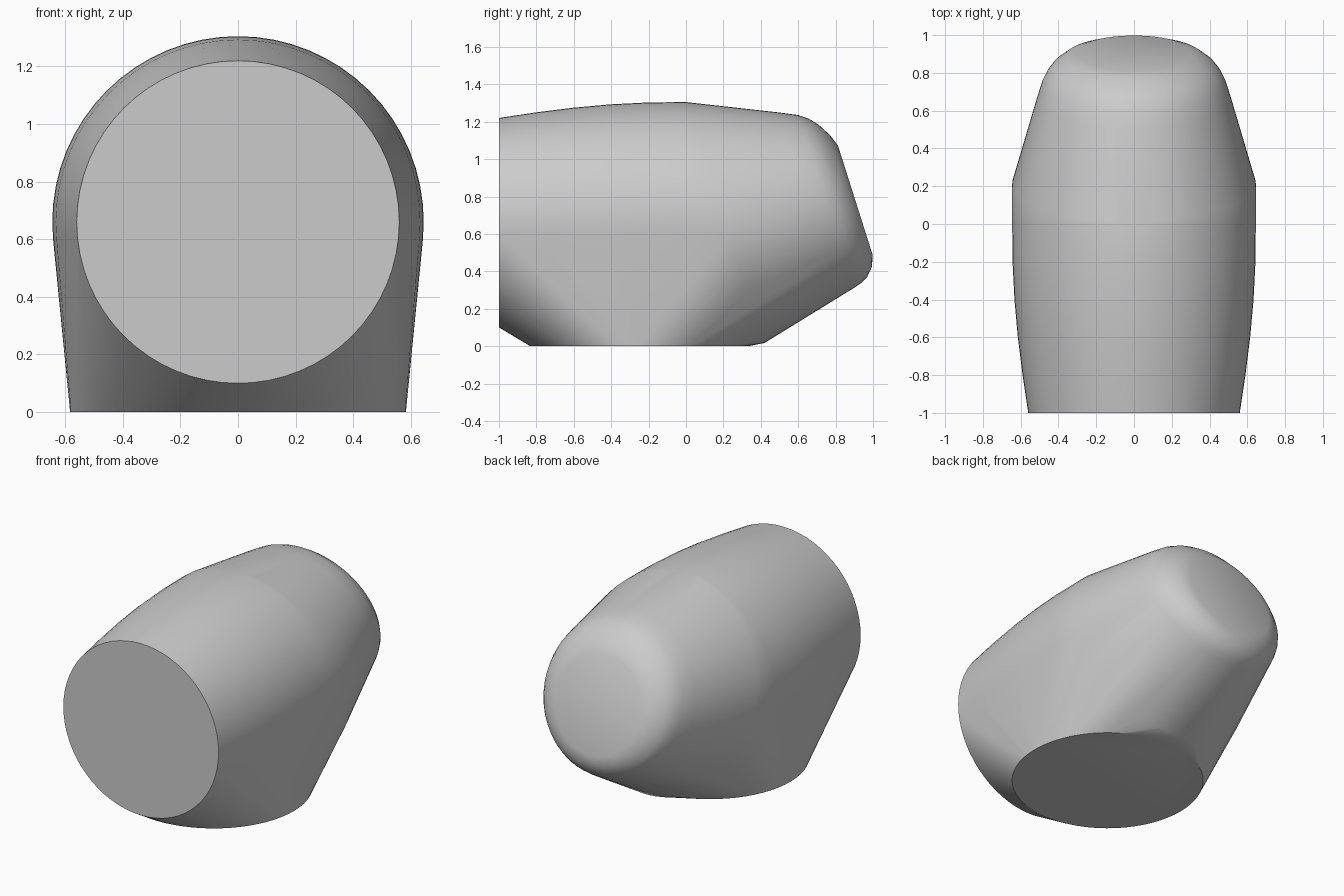
import bpy, bmesh, math
from mathutils import Vector

cube = bpy.data.objects.get("Cube")
if cube:
    bpy.data.objects.remove(cube, do_unlink=True)

SIDES = 64
TILT = math.radians(17.6)
X = Vector((1, 0, 0))
Z = Vector((0, 0, 1))
AXIS = Vector((0, math.cos(TILT), math.sin(TILT)))   # direction the nose points
UP = Vector((0, -math.sin(TILT), math.cos(TILT)))    # across the nose

bm = bmesh.new()


def ring(centre, u, v, ru, rv):
    """Add a loop of points around centre in the plane of u and v."""
    for i in range(SIDES):
        a = math.tau * i / SIDES
        bm.verts.new(Vector(centre) + u * ru * math.cos(a) + v * rv * math.sin(a))


# Barrel: upright rings swelling from the flat front towards the middle
for y, r in [(-1, .56), (-.8, .59), (-.6, .615), (-.4, .633), (-.2, .643), (0, .645)]:
    ring((0, y, .66), X, Z, r, r)

# Shoulder: tilted ring where the rear taper starts
ring((0, .215, .66), X, UP, .645, .675)

# Nose: tilted rings rounding over to the flat rear cap (depth, shift, radius)
cap_centre = Vector((0, .91, .765))
for depth, shift, r in [(.244, .07, .515), (.153, .056, .486), (.105, .045, .461),
                        (.065, .032, .428), (.022, .018, .367), (0, .015, .305)]:
    ring(cap_centre - AXIS * depth + UP * shift, X, UP, r, r)

# Foot: flat round base
ring((0, -.25, 0), X, Vector((0, 1, 0)), .583, .583)

# Wrap everything in one convex skin
result = bmesh.ops.convex_hull(bm, input=bm.verts[:])
loose = [v for v in bm.verts if not v.link_faces]
bmesh.ops.delete(bm, geom=loose, context='VERTS')
bmesh.ops.dissolve_limit(bm, angle_limit=math.radians(.3),
                         verts=bm.verts[:], edges=bm.edges[:])
bmesh.ops.recalc_face_normals(bm, faces=bm.faces[:])

mesh = bpy.data.meshes.new("rounded_body")
bm.to_mesh(mesh)
bm.free()
body = bpy.data.objects.new("rounded_body", mesh)
bpy.context.collection.objects.link(body)

# Plain grey
grey = bpy.data.materials.new("light_grey")
grey.use_nodes = True
grey.diffuse_color = (.6, .6, .6, 1)
grey.node_tree.nodes["Principled BSDF"].inputs["Base Color"].default_value = (.6, .6, .6, 1)
mesh.materials.append(grey)

for o in bpy.context.selected_objects:
    o.select_set(False)
body.select_set(True)
bpy.context.view_layer.objects.active = body
bpy.ops.object.shade_smooth_by_angle(angle=math.radians(25))
